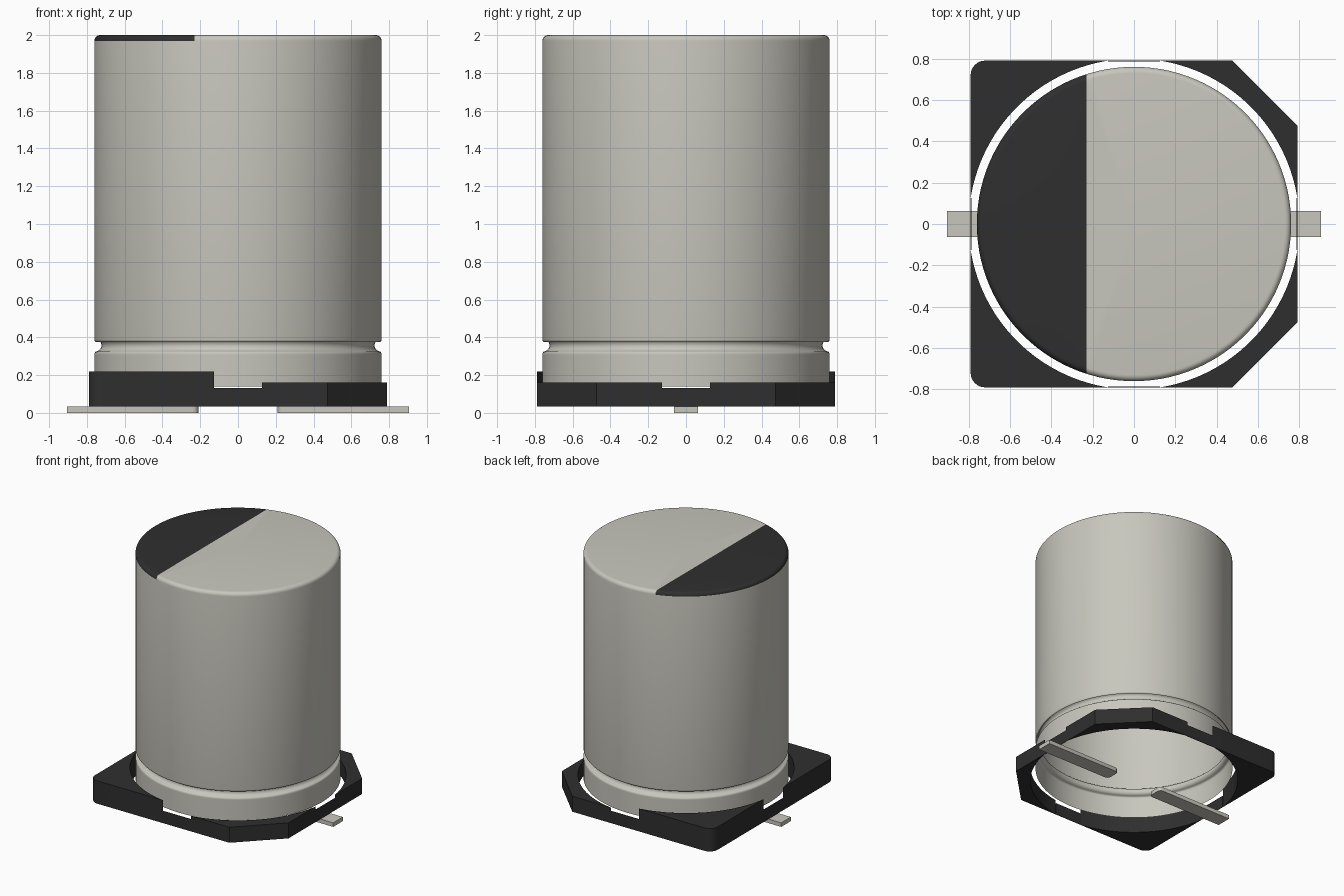
import bpy, bmesh
from math import sin, cos, pi, asin, radians
from mathutils import Vector

cube = bpy.data.objects.get("Cube")
if cube:
    bpy.data.objects.remove(cube, do_unlink=True)


def material(name, rgb):
    m = bpy.data.materials.new(name)
    m.use_nodes = True
    m.diffuse_color = (*rgb, 1)
    m.node_tree.nodes["Principled BSDF"].inputs["Base Color"].default_value = (*rgb, 1)
    return m


METAL = material("pale metal", (0.58, 0.57, 0.51))
BLACK = material("black plastic", (0.028, 0.028, 0.028))


def finish(name, bm, *mats):
    bmesh.ops.recalc_face_normals(bm, faces=bm.faces)
    mesh = bpy.data.meshes.new(name)
    bm.to_mesh(mesh)
    bm.free()
    obj = bpy.data.objects.new(name, mesh)
    bpy.context.collection.objects.link(obj)
    for m in mats:
        mesh.materials.append(m)
    bpy.ops.object.select_all(action='DESELECT')
    obj.select_set(True)
    bpy.context.view_layer.objects.active = obj
    bpy.ops.object.shade_smooth_by_angle(angle=radians(35))
    return obj


def arc(cx, cy, r, a0, a1, n):
    return [(cx + r * cos(a0 + (a1 - a0) * i / n), cy + r * sin(a0 + (a1 - a0) * i / n))
            for i in range(n + 1)]


def prism(name, outline, z0, z1, mat):
    bm = bmesh.new()
    face = bm.faces.new([bm.verts.new((x, y, z0)) for x, y in outline])
    up = bmesh.ops.extrude_face_region(bm, geom=[face], use_keep_orig=True)["geom"]
    bmesh.ops.translate(bm, vec=(0, 0, z1 - z0),
                        verts=[v for v in up if isinstance(v, bmesh.types.BMVert)])
    return finish(name, bm, mat)


# Can: open-bottomed lathed shell with a crimp groove and rounded top edge
R, TOP, FILLET, STRIPE = 0.76, 2.0, 0.03, -0.23
profile = [(R, 0.14), (R, 0.305)]
profile += arc(R - 0.015, 0.312, 0.015, 0, pi / 3, 3)
profile += arc(R - 0.005, 0.357, 0.032, pi * 1.36, pi * 0.64, 10)
profile += arc(R - 0.015, 0.388, 0.015, -pi / 3, 0, 3)
profile += arc(R - FILLET, TOP - FILLET, FILLET, 0, pi / 2, 6)
profile.append((0, TOP))

bm = bmesh.new()
pts = [bm.verts.new((r, 0, z)) for r, z in profile]
edges = [bm.edges.new(pair) for pair in zip(pts, pts[1:])]
bmesh.ops.spin(bm, geom=pts + edges, cent=(0, 0, 0), axis=(0, 0, 1),
               angle=2 * pi, steps=112, use_duplicate=False)
bmesh.ops.remove_doubles(bm, verts=bm.verts, dist=0.0005)

# Polarity mark: the top and its rounded rim, cut along a straight line
cap = [f for f in bm.faces if f.calc_center_median().z > TOP - FILLET]
geom = set(cap)
for f in cap:
    geom.update(f.edges)
    geom.update(f.verts)
bmesh.ops.bisect_plane(bm, geom=list(geom), dist=0.00001,
                       plane_co=(STRIPE, 0, 0), plane_no=(1, 0, 0))
for f in bm.faces:
    c = f.calc_center_median()
    f.material_index = int(c.z > TOP - FILLET and c.x < STRIPE)
finish("can", bm, METAL, BLACK)

# Base: four corner blocks around a round opening
HALF, HOLE, BOTTOM, CHAMFER, ROUND = 0.79, 0.80, 0.033, 0.475, 0.07
gap = (HOLE ** 2 - HALF ** 2) ** 0.5
a = asin(gap / HOLE)
for sx, sy, name in ((1, 1, "back_left"), (1, -1, "front_left"),
                     (-1, 1, "back_right"), (-1, -1, "front_right")):
    if sx > 0:
        corner, height = [(HALF, CHAMFER), (CHAMFER, HALF)], 0.16
    else:
        corner, height = arc(HALF - ROUND, HALF - ROUND, ROUND, 0, pi / 2, 8), 0.22
    outline = corner + arc(0, 0, HOLE, pi / 2 - a, a, 28)
    prism("base_corner_" + name, [(x * sx, y * sy) for x, y in outline],
          BOTTOM, height, BLACK)

# Thin low walls bridging the gaps between the corners
for i, side in enumerate(("left", "back", "right", "front")):
    wall = [(HALF - 0.004, -gap), (HALF, -gap), (HALF, gap), (HALF - 0.004, gap)]
    obj = prism("base_bridge_" + side, wall, BOTTOM, 0.132, BLACK)
    obj.rotation_euler.z = i * pi / 2

# Leads: flat strips with rounded inner ends
W, INNER, OUTER, RAD = 0.0625, 0.21, 0.905, 0.03
for s, side in ((1, "left"), (-1, "right")):
    lead = [(OUTER, -W), (OUTER, W)]
    lead += arc(INNER + RAD, W - RAD, RAD, pi / 2, pi, 5)
    lead += arc(INNER + RAD, RAD - W, RAD, pi, pi * 1.5, 5)
    prism("lead_" + side, [(x * s, y) for x, y in lead], 0, BOTTOM, METAL)
